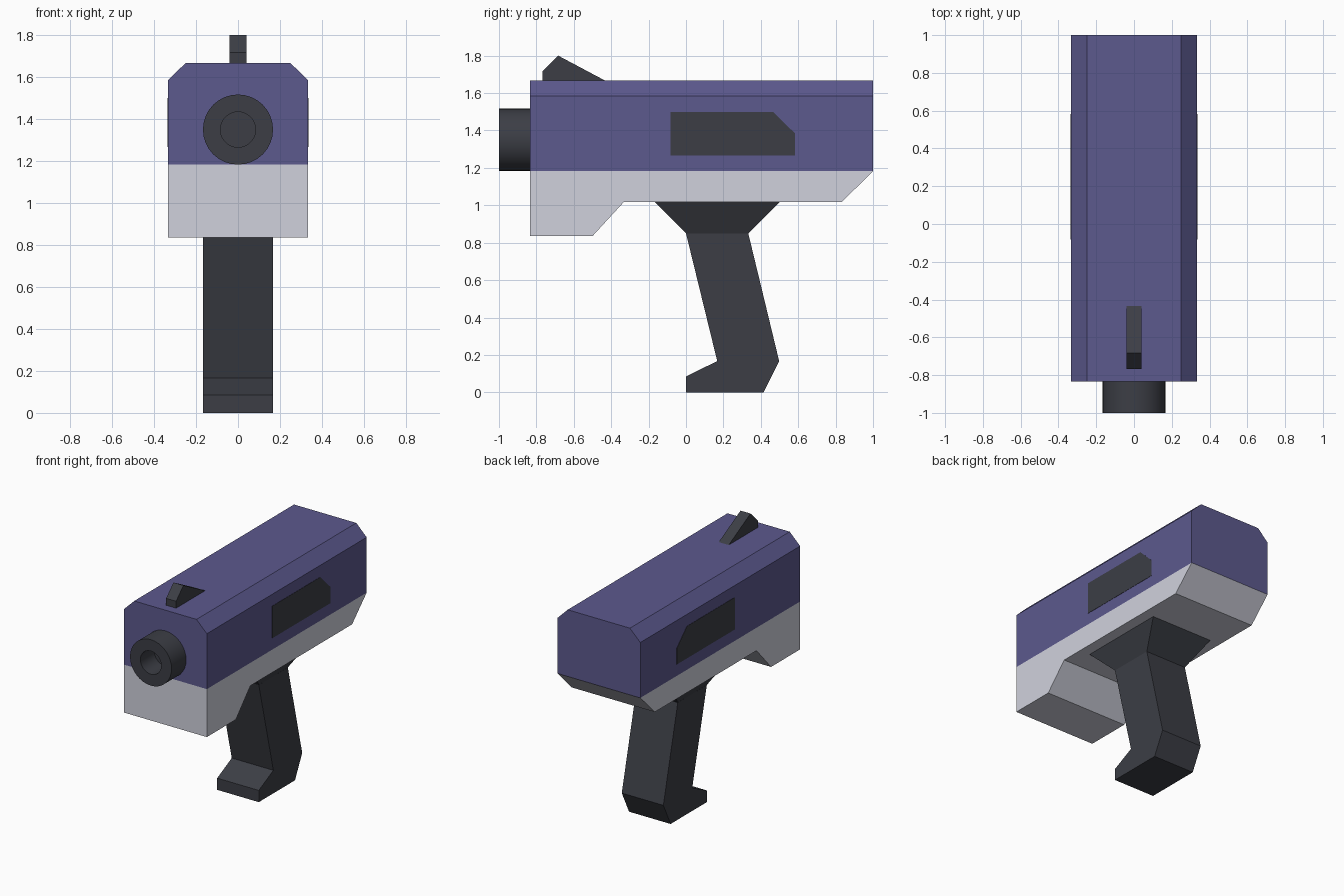
import bpy, bmesh, math
from mathutils import Matrix, Vector

if "Cube" in bpy.data.objects:
    bpy.data.objects.remove(bpy.data.objects["Cube"])


def material(name, rgb):
    m = bpy.data.materials.new(name)
    m.diffuse_color = (*rgb, 1)
    m.use_nodes = True
    m.node_tree.nodes["Principled BSDF"].inputs["Base Color"].default_value = m.diffuse_color
    return m


PURPLE = material("purple", (0.107, 0.100, 0.27))
LIGHT = material("light_grey", (0.63, 0.64, 0.72))
DARK = material("dark_grey", (0.045, 0.048, 0.06))


def finish(name, bm, mat):
    bmesh.ops.recalc_face_normals(bm, faces=bm.faces)
    mesh = bpy.data.meshes.new(name)
    bm.to_mesh(mesh)
    bm.free()
    mesh.materials.append(mat)
    obj = bpy.data.objects.new(name, mesh)
    bpy.context.collection.objects.link(obj)
    return obj


def extrude(name, points, vec, mat):
    """Fill a closed outline of 3D points and extrude it along vec."""
    bm = bmesh.new()
    face = bm.faces.new([bm.verts.new(p) for p in points])
    ext = bmesh.ops.extrude_face_region(bm, geom=[face], use_keep_orig=True)
    moved = [g for g in ext["geom"] if isinstance(g, bmesh.types.BMVert)]
    bmesh.ops.translate(bm, verts=moved, vec=vec)
    return finish(name, bm, mat)


def side_profile(name, yz, x0, x1, mat):
    return extrude(name, [(x0, y, z) for y, z in yz], (x1 - x0, 0, 0), mat)


W = 0.333

# Upper body: chamfered cross-section running front to back
section = [(-W, 1.183), (W, 1.183), (W, 1.585), (0.25, 1.667), (-0.25, 1.667), (-W, 1.585)]
extrude("upper_body", [(x, -0.833, z) for x, z in section], (0, 1.833, 0), PURPLE)

# Lower body
side_profile("lower_body", [(-0.833, 1.183), (-0.833, 0.835), (-0.5, 0.835),
                            (-0.333, 1.017), (0.833, 1.017), (1.0, 1.183)], -W, W, LIGHT)

# Grip with its toe
side_profile("grip", [(0, 0.85), (0.167, 0.167), (0, 0.085), (0, 0), (0.415, 0),
                      (0.498, 0.167), (0.333, 0.85)], -0.167, 0.167, DARK)

# Grip collar: flares outwards on all four sides up to the body
bm = bmesh.new()
bmesh.ops.create_cube(bm, size=1)
for v in bm.verts:
    top = v.co.z > 0
    v.co = Vector((v.co.x * (0.5 if top else 0.333),
                   0.1665 + v.co.y * (0.666 if top else 0.333),
                   1.017 if top else 0.85))
finish("grip_collar", bm, DARK)

# Front sight
side_profile("sight", [(-0.767, 1.667), (-0.767, 1.717), (-0.683, 1.8), (-0.433, 1.667)],
             -0.04, 0.04, DARK)

# Side panels, almost flush with the body
panel = [(-0.083, 1.267), (0.582, 1.267), (0.582, 1.385), (0.465, 1.5), (-0.083, 1.5)]
for name, s in (("right_panel", 1), ("left_panel", -1)):
    side_profile(name, panel, s * (W - 0.01), s * (W + 0.002), DARK)

# Barrel: revolved wall with a blind bore
bm = bmesh.new()
wall = [(0.167, -0.833), (0.167, -1.0), (0.084, -1.0), (0.084, -0.84), (0, -0.84)]
verts = [bm.verts.new((r, y, 1.35)) for r, y in wall]
edges = [bm.edges.new(pair) for pair in zip(verts, verts[1:])]
bmesh.ops.spin(bm, geom=verts + edges, cent=(0, 0, 1.35), axis=(0, 1, 0),
               angle=math.tau, steps=32, use_merge=True)
bmesh.ops.remove_doubles(bm, verts=bm.verts, dist=0.0005)
barrel = finish("barrel", bm, DARK)
bpy.context.view_layer.objects.active = barrel
barrel.select_set(True)
bpy.ops.object.shade_smooth_by_angle(angle=math.radians(30))
